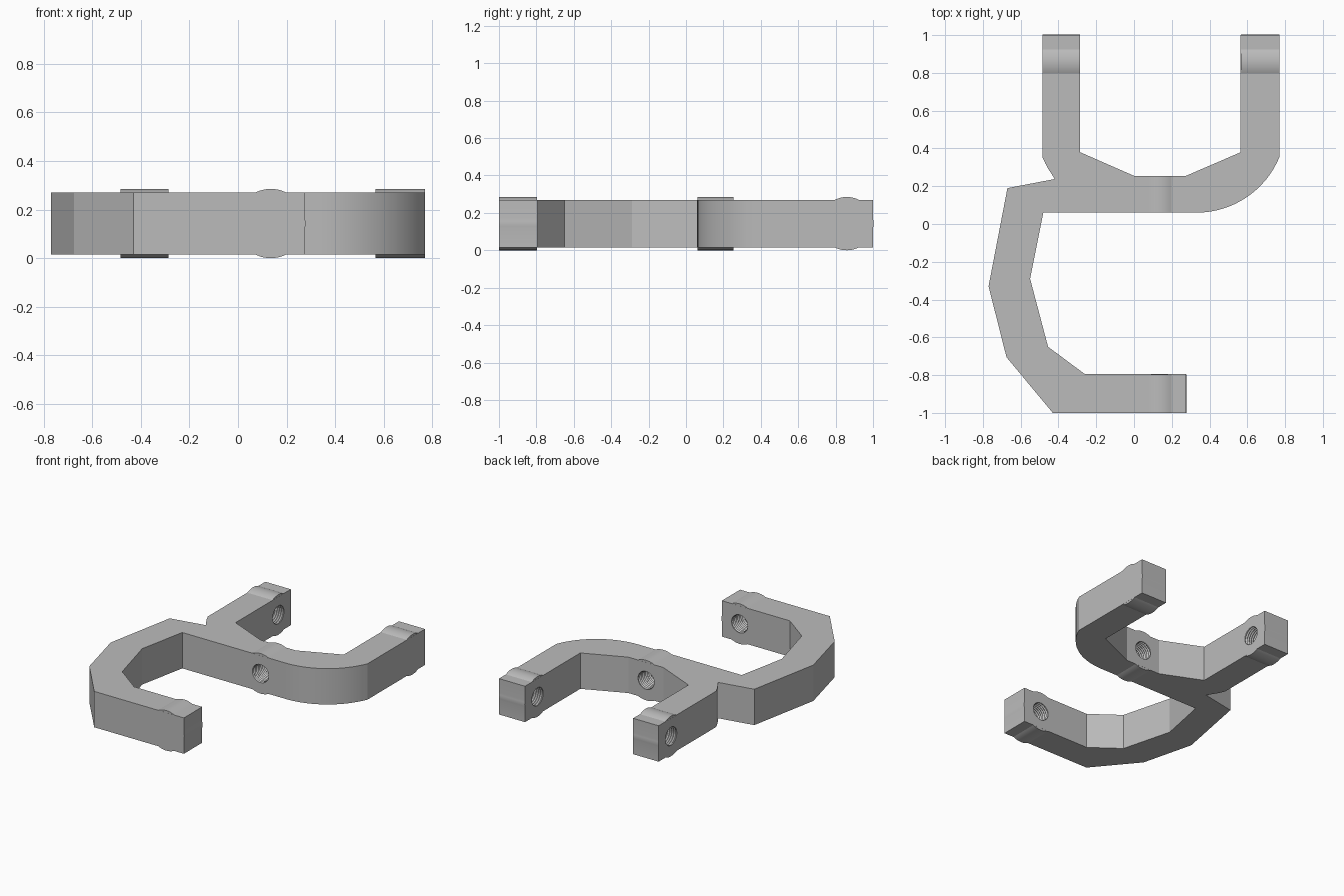
import bpy, bmesh, math
from mathutils import Matrix, Vector

if "Cube" in bpy.data.objects:
    bpy.data.objects.remove(bpy.data.objects["Cube"])

Z0, Z1 = 0.015, 0.27          # plate bottom and top
ZC, BOSS_R = 0.1425, 0.1425   # hole axis height, boss radius
HOLE_R, PITCH = 0.068, 0.016

grey = bpy.data.materials.new("plain_grey")
grey.diffuse_color = (0.5, 0.5, 0.5, 1)
grey.use_nodes = True
grey.node_tree.nodes["Principled BSDF"].inputs["Base Color"].default_value = grey.diffuse_color


def make_object(name, bm):
    bmesh.ops.recalc_face_normals(bm, faces=bm.faces[:])
    mesh = bpy.data.meshes.new(name)
    bm.to_mesh(mesh)
    bm.free()
    mesh.materials.append(grey)
    obj = bpy.data.objects.new(name, mesh)
    bpy.context.collection.objects.link(obj)
    return obj


def lathe(name, start, end, profile, segments):
    """Closed solid of revolution from start to end; profile = (distance, radius)."""
    start, end = Vector(start), Vector(end)
    rot = (end - start).to_track_quat('Z', 'Y').to_matrix().to_4x4()
    place = Matrix.Translation(start) @ rot
    bm = bmesh.new()
    rings = []
    for d, r in profile:
        rings.append([bm.verts.new(place @ Vector((r * math.cos(a), r * math.sin(a), d)))
                      for a in (2 * math.pi * i / segments for i in range(segments))])
    for a, b in zip(rings, rings[1:]):
        for i in range(segments):
            j = (i + 1) % segments
            bm.faces.new((a[i], a[j], b[j], b[i]))
    bm.faces.new(rings[0])
    bm.faces.new(rings[-1])
    return make_object(name, bm)


def boolean(obj, other, operation):
    mod = obj.modifiers.new(other.name, 'BOOLEAN')
    mod.operation, mod.solver, mod.object = operation, 'EXACT', other
    bpy.context.view_layer.objects.active = obj
    bpy.ops.object.modifier_apply(modifier=mod.name)
    bpy.data.objects.remove(other)


# Outline of the branching bracket, with rounded shoulders
R, CX, CY, MID = 0.476, 0.33, 0.536, 0.1425
arc_end = math.atan2(0.355 - CY, 0.77 - CX)
arc = [(CX + R * math.cos(a), CY + R * math.sin(a))
       for a in (arc_end + (-math.pi / 2 - arc_end) * i / 16 for i in range(17))]
left_arc = [(2 * MID - x, y) for x, y in arc if y > 0.24][::-1]
outline = [(-0.485, 1), (-0.285, 1), (-0.285, 0.38), (0, 0.255), (0.275, 0.255),
           (0.565, 0.38), (0.565, 1), (0.77, 1)] + arc + [
           (-0.48, 0.06), (-0.55, -0.29), (-0.455, -0.65), (-0.26, -0.795),
           (0.275, -0.795), (0.275, -1), (-0.43, -1), (-0.675, -0.705),
           (-0.77, -0.33), (-0.67, 0.19), (-0.42, 0.238)] + left_arc
bm = bmesh.new()
base = bm.faces.new([bm.verts.new((x, y, Z0)) for x, y in outline])
top = bmesh.ops.extrude_face_region(bm, geom=[base])
bmesh.ops.translate(bm, vec=(0, 0, Z1 - Z0),
                    verts=[v for v in top['geom'] if isinstance(v, bmesh.types.BMVert)])
bracket = make_object("bracket", bm)

# Bosses around each hole: start, end, and whether the hole goes through
bosses = [((-0.285, 0.86, ZC), (-0.485, 0.86, ZC), True),
          ((0.565, 0.86, ZC), (0.77, 0.86, ZC), False),
          ((0.135, 0.255, ZC), (0.135, 0.06, ZC), True),
          ((0.135, -0.795, ZC), (0.135, -1, ZC), False)]
for start, end, through in bosses:
    s, e = Vector(start), Vector(end)
    n = (e - s).normalized() * 0.0006
    length = (e - s).length
    boss = lathe("boss", s + n, e - n, [(0, BOSS_R), (length - 0.0012, BOSS_R)], 64)
    boolean(bracket, boss, 'UNION')

# Ridged holes
for start, end, through in bosses:
    length = (Vector(end) - Vector(start)).length
    stop = length + 0.02 if through else length - 0.006
    steps = int((stop + 0.02) / (PITCH / 2))
    profile = [(-0.021 + (stop + 0.021) * i / steps, HOLE_R - (0.007 if i % 2 else 0))
               for i in range(steps + 1)]
    boolean(bracket, lathe("hole", start, end, profile, 28), 'DIFFERENCE')

bpy.ops.object.select_all(action='DESELECT')
bracket.select_set(True)
bpy.context.view_layer.objects.active = bracket
bpy.ops.object.shade_smooth_by_angle(angle=math.radians(12))
